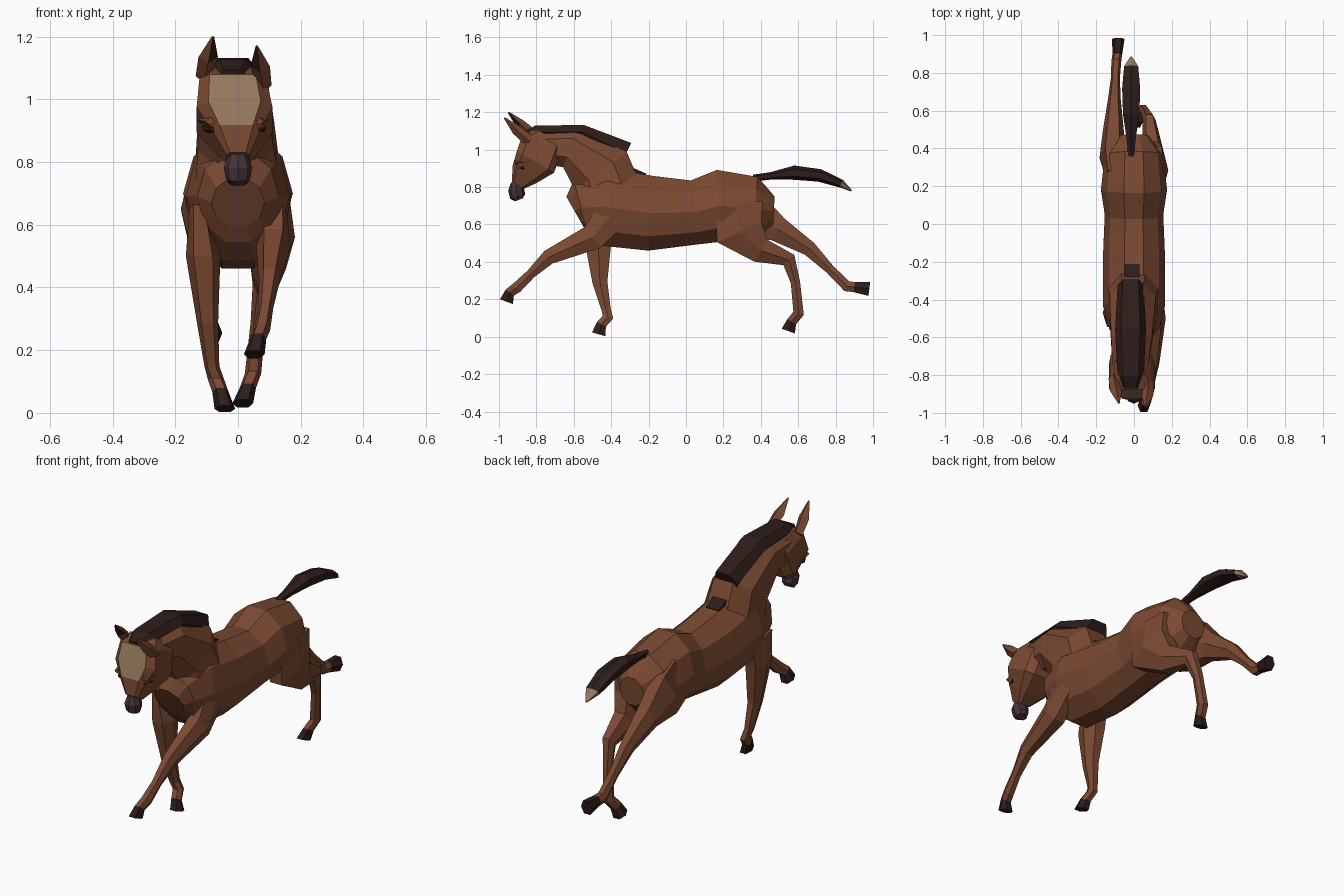
import bpy, bmesh
from math import sin, cos, pi, copysign
from mathutils import Vector


def material(name, rgb):
    m = bpy.data.materials.new(name)
    m.diffuse_color = (*rgb, 1)
    return m


COAT = material("coat", (0.20, 0.068, 0.032))
DARK = material("dark_hair", (0.027, 0.012, 0.010))
BLAZE = material("blaze", (0.30, 0.19, 0.11))
NOSE = material("nose", (0.06, 0.032, 0.037))


def power(v, p):
    return copysign(abs(v) ** p, v) if abs(v) > 1e-6 else 0


def tube(name, path, x0=0, x1=None, n=8, flat=False, p=1, mats=(COAT,), pick=lambda i, j: 0):
    """Skin a path of (y, z, half depth, half width); rings sit square to the path."""
    x1 = x0 if x1 is None else x1
    bm = bmesh.new()
    off, top = (-0.5, cos(pi / n) ** p) if flat else (0, 1)
    pts = [Vector((q[0], q[1])) for q in path]
    dirs = [(b - a).normalized() for a, b in zip(pts, pts[1:])]
    last = len(pts) - 1
    loops = []
    for i, (c, q) in enumerate(zip(pts, path)):
        t = (dirs[max(i - 1, 0)] + dirs[min(i, last - 1)]).normalized()
        x = x0 + (x1 - x0) * i / last
        loop = []
        for j in range(n):
            a = 2 * pi * (j + off) / n
            e = c + Vector((-t.y, t.x)) * q[2] * power(cos(a), p) / top
            loop.append(bm.verts.new((x + q[3] * power(sin(a), p), e.x, e.y)))
        loops.append(loop)
    for i in range(last):
        for j in range(n):
            k = (j + 1) % n
            f = bm.faces.new((loops[i][j], loops[i][k], loops[i + 1][k], loops[i + 1][j]))
            f.material_index = pick(i, j)
    bm.faces.new(loops[0]).material_index = pick(0, -1)
    bm.faces.new(loops[-1]).material_index = pick(last - 1, -1)
    bmesh.ops.recalc_face_normals(bm, faces=bm.faces)
    me = bpy.data.meshes.new(name)
    bm.to_mesh(me)
    bm.free()
    for m in mats:
        me.materials.append(m)
    bpy.context.collection.objects.link(bpy.data.objects.new(name, me))


# Barrel, chest and rump
tube("body", [(-0.595, 0.67, 0.09, 0.085), (-0.56, 0.69, 0.15, 0.13), (-0.43, 0.695, 0.21, 0.165),
              (-0.19, 0.66, 0.20, 0.165), (0.05, 0.665, 0.172, 0.155), (0.18, 0.70, 0.192, 0.175),
              (0.37, 0.68, 0.175, 0.155), (0.47, 0.675, 0.075, 0.075)], n=10, flat=True)

# Neck
tube("neck", [(-0.39, 0.70, 0.18, 0.15), (-0.455, 0.885, 0.172, 0.13),
              (-0.62, 1.01, 0.11, 0.115), (-0.765, 1.015, 0.09, 0.10)], 0, -0.02,
     flat=True, p=0.85)

# Mane along the crest, and the strip running onto the withers
tube("mane", [(-0.32, 0.98, 0.062, 0.068), (-0.555, 1.095, 0.038, 0.082),
              (-0.80, 1.095, 0.034, 0.07), (-0.865, 1.075, 0.02, 0.045)],
     -0.018, n=6, p=0.7, flat=True, mats=(DARK,))
tube("withers_strip", [(-0.37, 0.92, 0.02, 0.06), (-0.22, 0.853, 0.02, 0.055)],
     -0.01, n=4, flat=True, mats=(DARK,))

# Head with a pale blaze down its front faces
tube("head", [(-0.75, 1.085, 0.06, 0.08), (-0.767, 1.04, 0.115, 0.11),
              (-0.805, 0.935, 0.115, 0.125), (-0.862, 0.87, 0.08, 0.08),
              (-0.90, 0.81, 0.037, 0.038)], -0.022, 0, flat=True, p=0.42,
     mats=(COAT, BLAZE), pick=lambda i, j: int(i in (1, 2) and j == 4))
tube("muzzle", [(-0.907, 0.825, 0.028, 0.03), (-0.908, 0.785, 0.043, 0.045),
                (-0.90, 0.75, 0.042, 0.04), (-0.893, 0.732, 0.022, 0.03)], mats=(NOSE,))

# Ears (dark inside), brows and eyes; the head is turned, so the right ear sits lower
EAR = [(-0.815, 1.075, 0.03, 0.025), (-0.885, 1.135, 0.027, 0.031), (-0.95, 1.2, 0.004, 0.004)]
for side, base, tip, drop in (("left", -0.11, -0.08, 0), ("right", 0.082, 0.06, 0.03)):
    inner = 0 if side == "left" else 3
    tube("ear_" + side, [(y - drop * 0.7, z - drop, d, w) for y, z, d, w in EAR], base, tip,
         n=4, mats=(COAT, DARK), pick=lambda i, j: int(i == 1 and j == inner))
    tube("brow_" + side, [(-0.915, 0.93, 0.012, 0.02), (-0.84, 0.935, 0.02, 0.02)],
         base * 0.8, base, n=4)
    tube("eye_" + side, [(-0.91, 0.905, 0.01, 0.014), (-0.865, 0.908, 0.014, 0.014)],
         base * 0.7, base * 0.92, n=6, mats=(DARK,))

# Legs: joint paths share one set of thicknesses; the last band is the hoof
LOWER = [(0.04, 0.034), (0.025, 0.024), (0.029, 0.026), (0.027, 0.026), (0.037, 0.033)]
FRONT = [(0.085, 0.03), (0.07, 0.055)] + LOWER
HIND = [(0.13, 0.03), (0.13, 0.068), (0.068, 0.056)] + LOWER


def leg(name, joints, sizes, x0, x1):
    hoof = len(joints) - 2
    tube(name, [j + s for j, s in zip(joints, sizes)], x0, x1, n=6, flat=True, p=0.85,
         mats=(COAT, DARK), pick=lambda i, j: int(i == hoof))


leg("front_leg_right", [(-0.40, 0.65), (-0.50, 0.53), (-0.735, 0.425), (-0.83, 0.335),
                        (-0.905, 0.262), (-0.942, 0.236), (-0.96, 0.187)], FRONT, 0.125, 0.052)
leg("front_leg_left", [(-0.46, 0.66), (-0.47, 0.50), (-0.46, 0.29), (-0.428, 0.15),
                       (-0.417, 0.105), (-0.452, 0.066), (-0.467, 0.013)], FRONT, -0.125, -0.042)
leg("hind_leg_right", [(0.28, 0.72), (0.285, 0.56), (0.40, 0.46), (0.55, 0.41), (0.585, 0.29),
                       (0.602, 0.125), (0.565, 0.08), (0.547, 0.03)], HIND, 0.13, 0.015)
leg("hind_leg_left", [(0.24, 0.69), (0.35, 0.65), (0.49, 0.575), (0.66, 0.47), (0.77, 0.36),
                      (0.86, 0.27), (0.90, 0.265), (0.98, 0.255)], HIND, -0.12, -0.083)

# Tail with a pale tip
tube("tail", [(0.36, 0.848, 0.018, 0.018), (0.455, 0.86, 0.02, 0.028), (0.58, 0.877, 0.038, 0.05),
              (0.715, 0.862, 0.034, 0.055), (0.83, 0.818, 0.022, 0.043),
              (0.885, 0.78, 0.004, 0.005)], -0.015, n=6,
     mats=(DARK, BLAZE), pick=lambda i, j: int(i == 4))
